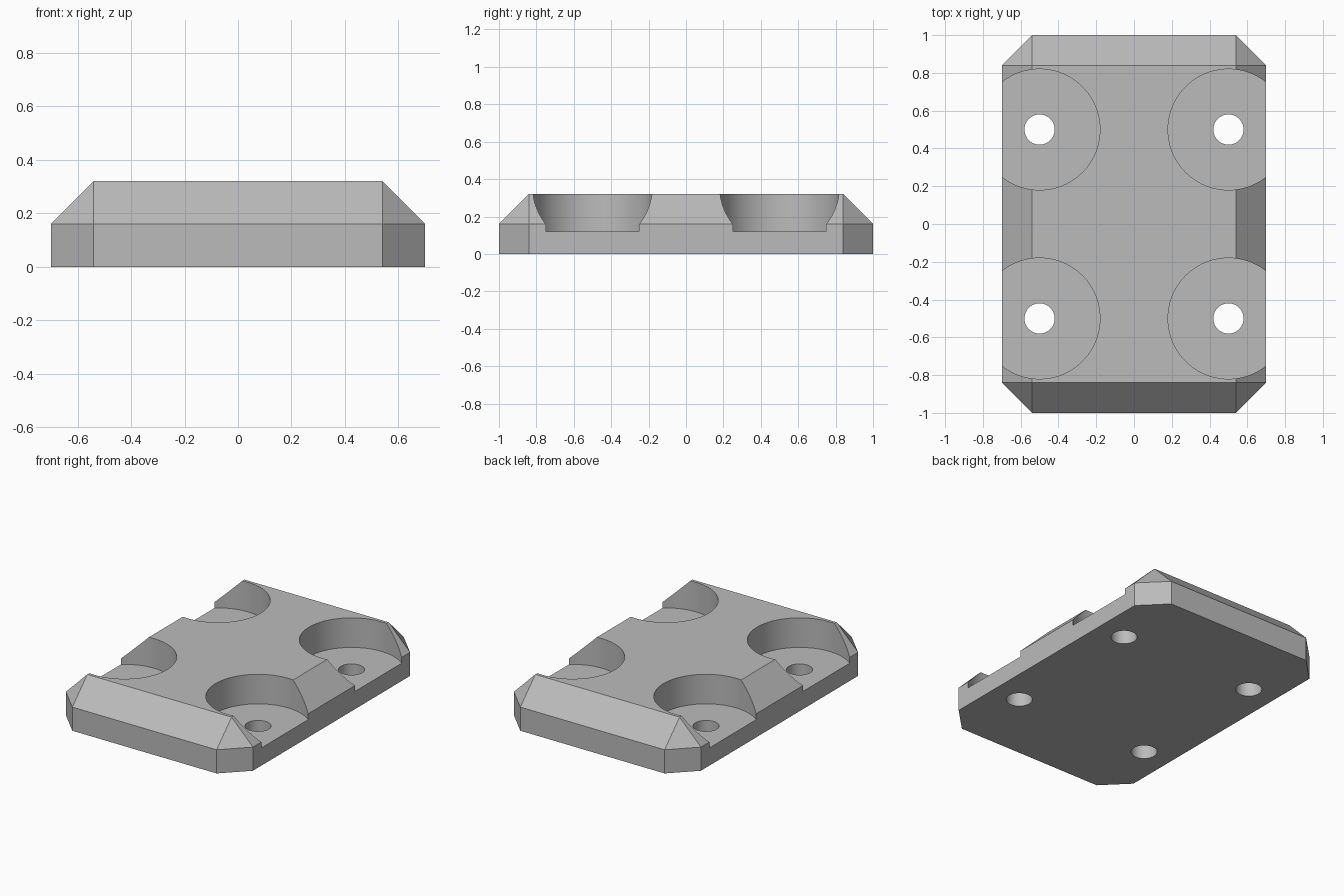
import bpy
import bmesh
import math

WIDTH, LENGTH, HEIGHT = 1.40, 2.0, 0.32
CHAMFER = 0.16
POCKET_RADIUS, POCKET_FLOOR = 0.32, 0.12
HOLE_RADIUS = 0.08
SEGMENTS = 96

if "Cube" in bpy.data.objects:
    bpy.data.objects.remove(bpy.data.objects["Cube"], do_unlink=True)

grey = bpy.data.materials.new("plain grey")
grey.use_nodes = True
colour = (0.50, 0.50, 0.50, 1)
grey.diffuse_color = colour
grey.node_tree.nodes["Principled BSDF"].inputs["Base Color"].default_value = colour


def add_object(name, bm):
    mesh = bpy.data.meshes.new(name)
    bmesh.ops.recalc_face_normals(bm, faces=bm.faces)
    bm.to_mesh(mesh)
    bm.free()
    obj = bpy.data.objects.new(name, mesh)
    bpy.context.collection.objects.link(obj)
    mesh.materials.append(grey)
    return obj


# Block with chamfered corners and chamfered top edges
bm = bmesh.new()
hx, hy = WIDTH / 2, LENGTH / 2
for sx in (-1, 1):
    for sy in (-1, 1):
        for z in (0, HEIGHT - CHAMFER):
            bm.verts.new((sx * hx, sy * (hy - CHAMFER), z))
            bm.verts.new((sx * (hx - CHAMFER), sy * hy, z))
        bm.verts.new((sx * (hx - CHAMFER), sy * (hy - CHAMFER), HEIGHT))
bmesh.ops.convex_hull(bm, input=bm.verts)
bmesh.ops.dissolve_limit(bm, angle_limit=math.radians(1), verts=bm.verts, edges=bm.edges)
base = add_object("base_plate", bm)


# Stepped cutter: wide pocket above, narrow through hole below
def pocket_cutter(x, y):
    bm = bmesh.new()
    profile = [(HOLE_RADIUS, -0.1), (HOLE_RADIUS, POCKET_FLOOR),
               (POCKET_RADIUS, POCKET_FLOOR), (POCKET_RADIUS, HEIGHT + 0.1)]
    rings = []
    for r, z in profile:
        angles = [2 * math.pi * i / SEGMENTS for i in range(SEGMENTS)]
        rings.append([bm.verts.new((x + r * math.cos(a), y + r * math.sin(a), z))
                      for a in angles])
    for low, high in zip(rings, rings[1:]):
        for i in range(SEGMENTS):
            j = (i + 1) % SEGMENTS
            bm.faces.new((low[i], low[j], high[j], high[i]))
    bm.faces.new(rings[0])
    bm.faces.new(rings[-1])
    cutter = add_object("pocket_cutter", bm)
    cutter.hide_render = True
    return cutter


bpy.ops.object.select_all(action="DESELECT")
bpy.context.view_layer.objects.active = base
base.select_set(True)
for x in (-0.5, 0.5):
    for y in (-0.5, 0.5):
        cutter = pocket_cutter(x, y)
        mod = base.modifiers.new("pocket", "BOOLEAN")
        mod.operation = "DIFFERENCE"
        mod.solver = "EXACT"
        mod.object = cutter
        bpy.ops.object.modifier_apply(modifier=mod.name)
        bpy.data.objects.remove(cutter, do_unlink=True)

# Smooth pocket walls, crisp edges
bpy.ops.object.shade_smooth_by_angle(angle=math.radians(20))
